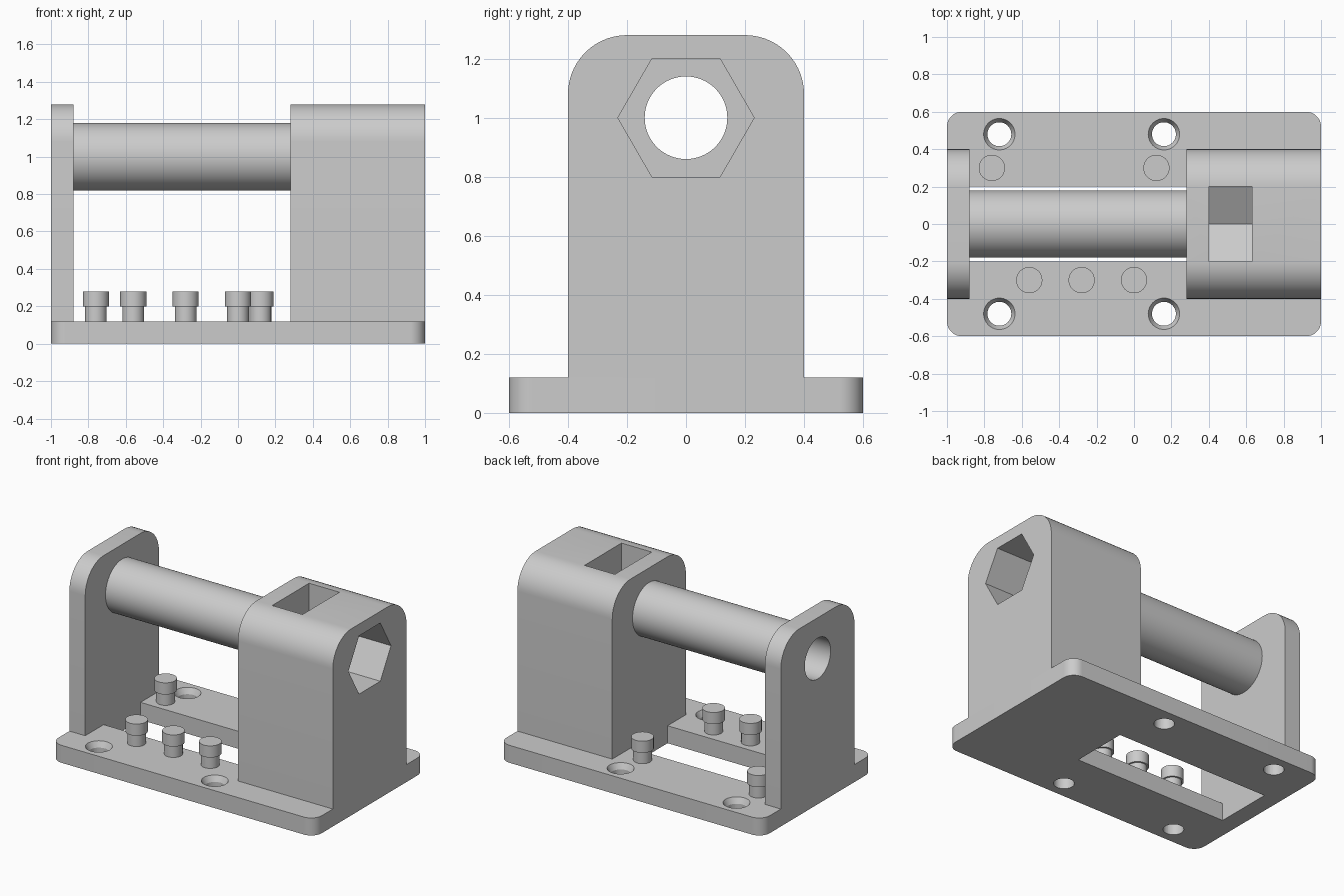
import bpy, bmesh
from math import sin, cos, pi, radians, sqrt

cube = bpy.data.objects.get("Cube")
if cube:
    bpy.data.objects.remove(cube, do_unlink=True)

grey = bpy.data.materials.new("plain grey")
grey.use_nodes = True
grey.diffuse_color = (0.6, 0.6, 0.6, 1)
grey.node_tree.nodes["Principled BSDF"].inputs["Base Color"].default_value = (0.6, 0.6, 0.6, 1)


def ring(u, v, r, n=64, phase=0.0):
    """Regular polygon around (u, v)."""
    return [(u + r * cos(phase + 2 * pi * i / n), v + r * sin(phase + 2 * pi * i / n))
            for i in range(n)]


def rounded(u0, u1, v0, v1, r, corners, n=14):
    """Rectangle whose listed corners (0 = upper right, anticlockwise) are rounded."""
    pts = []
    for k, (u, v) in enumerate([(u1, v1), (u0, v1), (u0, v0), (u1, v0)]):
        if k not in corners:
            pts.append((u, v))
            continue
        cu = u - r if u == u1 else u + r
        cv = v - r if v == v1 else v + r
        for i in range(n + 1):
            a = pi / 2 * (k + i / n)
            pts.append((cu + r * cos(a), cv + r * sin(a)))
    return pts


def prism(name, start, axis, a, b, end=None):
    """Solid between an outline at a and an outline at b along the x or z axis."""
    bm = bmesh.new()

    def place(pts, t):
        return [bm.verts.new((t, u, v) if axis == "x" else (u, v, t)) for u, v in pts]

    low, high = place(start, a), place(end or start, b)
    bm.faces.new(low[::-1])
    bm.faces.new(high)
    n = len(low)
    for i in range(n):
        j = (i + 1) % n
        bm.faces.new((low[i], low[j], high[j], high[i]))
    mesh = bpy.data.meshes.new(name)
    bm.to_mesh(mesh)
    bm.free()
    mesh.materials.append(grey)
    obj = bpy.data.objects.new(name, mesh)
    bpy.context.collection.objects.link(obj)
    return obj


def activate(obj):
    bpy.ops.object.select_all(action="DESELECT")
    obj.select_set(True)
    bpy.context.view_layer.objects.active = obj


def cut(obj, cutter):
    mod = obj.modifiers.new("cut", "BOOLEAN")
    mod.operation = "DIFFERENCE"
    mod.solver = "EXACT"
    mod.object = cutter
    activate(obj)
    bpy.ops.object.modifier_apply(modifier=mod.name)
    bpy.data.objects.remove(cutter, do_unlink=True)


def smooth(obj):
    activate(obj)
    bpy.ops.object.shade_smooth_by_angle(angle=radians(25))


THICK = 0.12              # base and end wall thickness
INNER_L, INNER_R = -0.88, 0.28
AXLE_Z = 1.0
HEX_R = 0.4 / sqrt(3)     # hexagon 0.4 across flats

# Base plate with the long window and four countersunk screw holes
base = prism("base_plate", rounded(-1, 1, -0.6, 0.6, 0.08, (0, 1, 2, 3)), "z", 0, THICK)
cut(base, prism("window_cutter", rounded(INNER_L, INNER_R, -0.2, 0.2, 0, ()), "z", -0.1, 0.3))
for x in (-0.72, 0.16):
    for y in (-0.48, 0.48):
        cut(base, prism("screw_cutter", ring(x, y, 0.064, 40), "z", -0.1, 0.3))
        cut(base, prism("sink_cutter", ring(x, y, 0.063, 40), "z", THICK - 0.04, THICK + 0.04,
                        ring(x, y, 0.105, 40)))
smooth(base)

# Thin end wall, thick end block and the hollow bar between them
outline = rounded(-0.4, 0.4, THICK, 1.28, 0.2, (0, 1))
wall = prism("end_wall", outline, "x", -1, INNER_L)
block = prism("end_block", outline, "x", INNER_R, 1)
bar = prism("hollow_bar", ring(0, AXLE_Z, 0.18), "x", INNER_L, INNER_R)

# Hexagonal bolt head recess on the outer end of the block
cut(block, prism("bolt_head_cutter", ring(0, AXLE_Z, HEX_R, 6), "x", 0.7, 1.1))

# Nut slot open at the top, with a pointed floor
nut = ring(0, AXLE_Z, HEX_R, 6, pi / 6)
slot = [(-0.2, 1.4)] + [nut[i] for i in (3, 4, 5)] + [(0.2, 1.4)]
slot[1] = (-0.2, AXLE_Z - HEX_R / 2)
cut(block, prism("nut_slot_cutter", slot, "x", 0.4, 0.63))

# Bolt bore right through
for part in (wall, block, bar):
    cut(part, prism("bore_cutter", ring(0, AXLE_Z, 0.14), "x", -1.2, 1.2))
    smooth(part)

# Stepped pegs on the base
for x, y in ((-0.76, 0.3), (0.12, 0.3), (-0.56, -0.3), (-0.28, -0.3), (0, -0.3)):
    smooth(prism("peg_stem", ring(x, y, 0.058, 40), "z", THICK - 0.01, 0.205))
    smooth(prism("peg_cap", ring(x, y, 0.07, 40), "z", 0.2, 0.28))
